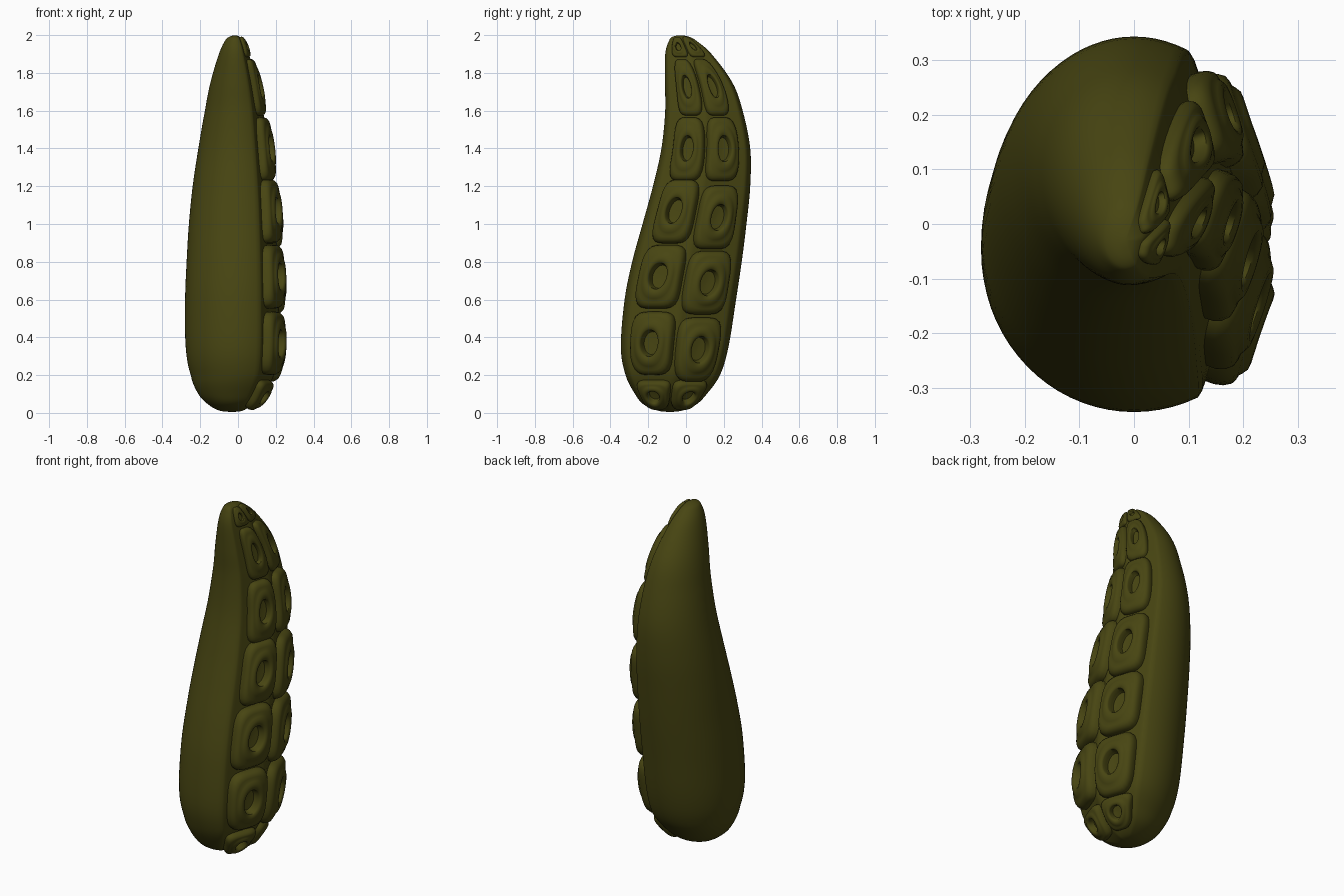
import bpy, bmesh, math
from mathutils import Vector

if "Cube" in bpy.data.objects:
    bpy.data.objects.remove(bpy.data.objects["Cube"])

olive = bpy.data.materials.new("dark olive")
olive.diffuse_color = (0.064, 0.060, 0.006, 1)
olive.use_nodes = True
olive.node_tree.nodes["Principled BSDF"].inputs["Base Color"].default_value = olive.diffuse_color

# Side profile: z, y min, y max, x radius
PROFILE = [
    (0.005, -.085, -.085, 0), (0.012, -.15, -.02, .07), (0.045, -.225, .055, .135),
    (0.10, -.27, .11, .195), (0.20, -.32, .18, .25), (0.35, -.345, .225, .277),
    (0.60, -.325, .265, .28), (0.80, -.285, .295, .272), (1.0, -.23, .32, .26),
    (1.2, -.175, .34, .24), (1.4, -.13, .34, .21), (1.6, -.11, .30, .175),
    (1.75, -.112, .245, .14), (1.9, -.11, .135, .09), (1.97, -.09, .055, .055),
    (1.992, -.07, .015, .03), (2.0, -.03, -.03, 0)]


def profile(u):
    """Smooth point on the profile, u in index units."""
    i = min(max(int(u), 0), len(PROFILE) - 2)
    f = u - i
    p = [PROFILE[min(max(i + k, 0), len(PROFILE) - 1)] for k in (-1, 0, 1, 2)]
    return [b + .5 * f * (c - a + f * (2*a - 5*b + 4*c - d + f * (3*(b - c) + d - a)))
            for a, b, c, d in zip(*p)]


def at_height(z):
    lo, hi = 0, len(PROFILE) - 1
    for _ in range(30):
        m = (lo + hi) / 2
        lo, hi = (m, hi) if profile(m)[0] < z else (lo, m)
    return profile(lo)


def centre_x(z):
    return -.03 * max(0, 1 - z / .2) - .015 * max(0, (z - 1.6) / .4)


def strip_x(t):
    return .76 - .36 * abs(t)


def strip_point(t, z):
    """Point on the flattened side that carries the suckers."""
    z = min(max(z, .012), 1.992)
    _, y0, y1, rx = at_height(z)
    return Vector((centre_x(z) + rx * min(strip_x(t), math.sqrt(max(0, 1 - t*t))),
                   (y0 + y1) / 2 + t * (y1 - y0) / 2, z))


def loft(name, rings, angle):
    bm = bmesh.new()
    loops = [[bm.verts.new(p) for p in r] for r in rings]
    for a, b in zip(loops, loops[1:]):
        n = len(a)
        for i in range(n):
            bm.faces.new((a[i], a[(i+1) % n], b[(i+1) % n], b[i]))
    bm.faces.new(loops[0])
    bm.faces.new(loops[-1])
    bmesh.ops.remove_doubles(bm, verts=bm.verts, dist=1e-5)
    bmesh.ops.recalc_face_normals(bm, faces=bm.faces)
    me = bpy.data.meshes.new(name)
    bm.to_mesh(me)
    bm.free()
    me.materials.append(olive)
    ob = bpy.data.objects.new(name, me)
    bpy.context.collection.objects.link(ob)
    bpy.ops.object.select_all(action='DESELECT')
    ob.select_set(True)
    bpy.context.view_layer.objects.active = ob
    bpy.ops.object.shade_smooth_by_angle(angle=math.radians(angle))
    return ob


# Curved tapering body with one flattened side
rings = []
N, STEPS = 72, 5
last = len(PROFILE) - 1
for k in range(1, last * STEPS):
    z, y0, y1, rx = profile(k / STEPS)
    ring = []
    for i in range(N):
        a = 2 * math.pi * i / N
        t, c = math.sin(a), math.cos(a)
        if c > 0:
            c = min(c, strip_x(t))
        ring.append((centre_x(z) + rx * c, (y0 + y1) / 2 + t * (y1 - y0) / 2, z))
    rings.append(ring)
loft("tentacle_body", rings, 50)

# Sucker pad section: size, height, squareness
PAD = [(1.0, -.15, 4.5), (1.0, .25, 4.5), (.97, .5, 4.2), (.90, .70, 3.8), (.82, .77, 3.2),
       (.75, .80, 2.7), (.70, .88, 2.4), (.62, .98, 2.2), (.53, 1.0, 2), (.45, .95, 2),
       (.41, .86, 2), (.39, .45, 2), (.36, .25, 2), (.2, .22, 2), (.02, .2, 2)]


def sucker(name, tc, zc, ht, hz):
    height = .245 * at_height(zc)[3]
    rings = []
    for s, h, e in PAD:
        ring = []
        for i in range(40):
            a = 2 * math.pi * i / 40
            c, d = math.cos(a), math.sin(a)
            r = s / (abs(c)**e + abs(d)**e) ** (1 / e)
            t, z = tc + ht * r * c, zc + hz * r * d
            # normal of the pad's own half of the strip
            g = math.copysign(max(abs(t), .05), tc)
            du = strip_point(g + .02, z) - strip_point(g - .02, z)
            dv = strip_point(g, z + .015) - strip_point(g, z - .015)
            ring.append(strip_point(t, z) + du.cross(dv).normalized() * h * height)
        rings.append(ring)
    loft(name, rings, 40)


# Two columns of suckers: centre height, half height, column offset
ROWS = [(.105, .07, .42), (.355, .165, .41), (.705, .168, .41), (1.05, .168, .39),
        (1.395, .168, .37), (1.722, .148, .34), (1.935, .052, .36)]
for n, (z, hz, t) in enumerate(ROWS):
    lift = .015 if 0 < n < 4 else 0
    sucker(f"sucker_front_{n + 1}", -t, z + lift, t - .02, hz)
    sucker(f"sucker_back_{n + 1}", t, z - lift, t - .02, hz)
